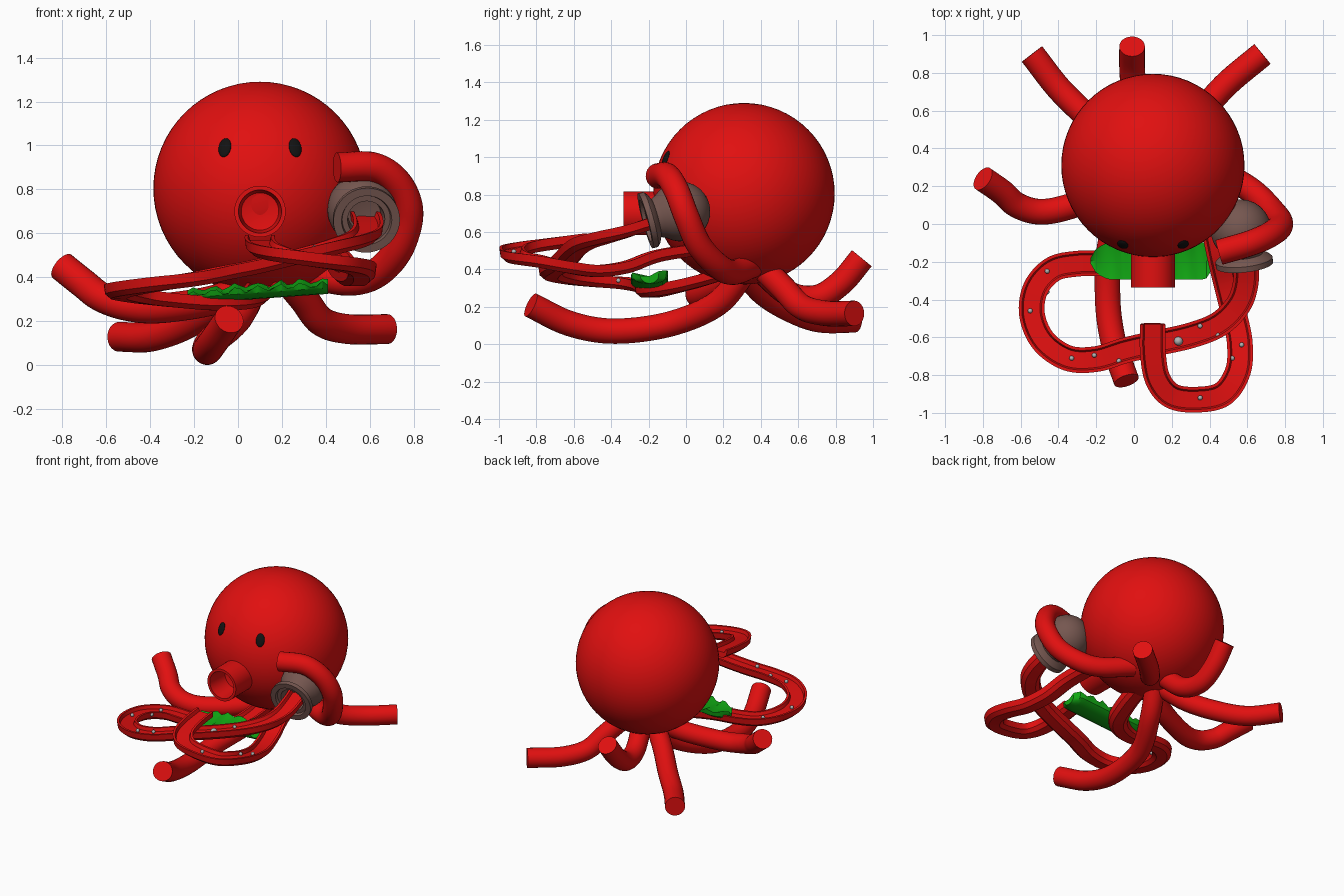
import bpy, bmesh, math, random
from mathutils import Vector, Matrix

if "Cube" in bpy.data.objects:
    bpy.data.objects.remove(bpy.data.objects["Cube"], do_unlink=True)
random.seed(4)


def material(name, rgb):
    m = bpy.data.materials.new(name)
    m.use_nodes = True
    m.diffuse_color = (*rgb, 1)
    m.node_tree.nodes["Principled BSDF"].inputs["Base Color"].default_value = (*rgb, 1)
    return m


RED = material("red", (0.75, 0.005, 0.005))
GREEN = material("green", (0.006, 0.40, 0.007))
BROWN = material("grey brown", (0.18, 0.095, 0.08))
BLACK = material("black", (0.006, 0.006, 0.006))
GREY = material("light grey", (0.45, 0.45, 0.45))


def finish(bm, name, mat, angle=40):
    bmesh.ops.recalc_face_normals(bm, faces=bm.faces)
    me = bpy.data.meshes.new(name)
    bm.to_mesh(me)
    bm.free()
    me.materials.append(mat)
    ob = bpy.data.objects.new(name, me)
    bpy.context.collection.objects.link(ob)
    bpy.ops.object.select_all(action="DESELECT")
    ob.select_set(True)
    bpy.context.view_layer.objects.active = ob
    bpy.ops.object.shade_smooth_by_angle(angle=math.radians(angle))
    return ob


def ball(name, mat, center, scale, rot=Matrix(), segs=24):
    bm = bmesh.new()
    mx = Matrix.Translation(center) @ rot @ Matrix.Diagonal((*scale, 1))
    bmesh.ops.create_uvsphere(bm, u_segments=segs, v_segments=segs // 2, radius=1, matrix=mx)
    return finish(bm, name, mat)


def smooth_path(points, steps=8):
    """Catmull-Rom samples through the points."""
    p = [Vector(q) for q in points]
    p = [2 * p[0] - p[1]] + p + [2 * p[-1] - p[-2]]
    out = []
    for a, b, c, d in zip(p, p[1:], p[2:], p[3:]):
        for i in range(steps):
            t = i / steps
            out.append(0.5 * (2 * b + (c - a) * t + (2 * a - 5 * b + 4 * c - d) * t * t
                              + (3 * b - a - 3 * c + d) * t ** 3))
    return out + [p[-2]]


def skin(bm, rings, closed=False):
    n = len(rings[0])
    pairs = list(zip(rings, rings[1:])) + ([(rings[-1], rings[0])] if closed else [])
    for r, s in pairs:
        for i in range(n):
            bm.faces.new((r[i], r[(i + 1) % n], s[(i + 1) % n], s[i]))


def sweep(name, mat, points, profile, level=False):
    """Sweep a closed profile; level keeps its top side facing up."""
    path = smooth_path(points)
    bm = bmesh.new()
    rings, up = [], Vector((0, 0, 1))
    for i, p in enumerate(path):
        t = (path[min(i + 1, len(path) - 1)] - path[max(i - 1, 0)]).normalized()
        if level:
            up = Vector((0, 0, 1))
        side = t.cross(up).normalized()
        up = side.cross(t)
        rings.append([bm.verts.new(p + side * u + up * v) for u, v in profile])
    skin(bm, rings)
    bm.faces.new(rings[0])
    bm.faces.new(rings[-1])
    finish(bm, name, mat)
    return path


def lathe(name, mat, profile, matrix, segs=40):
    """Revolve a closed (radius, height) loop around local z."""
    bm = bmesh.new()
    rings = []
    for k in range(segs):
        a = math.tau * k / segs
        rings.append([bm.verts.new((r * math.cos(a), r * math.sin(a), h)) for r, h in profile])
    skin(bm, rings, closed=True)
    bmesh.ops.remove_doubles(bm, verts=bm.verts, dist=1e-5)
    bmesh.ops.transform(bm, matrix=matrix, verts=bm.verts)
    return finish(bm, name, mat)


# Head
HEAD, R = Vector((0.10, 0.31, 0.805)), 0.485
ball("head", RED, HEAD, (R, R, R), segs=64)

# Eyes, lying on the head surface
for side, dx in (("right", -0.16), ("left", 0.16)):
    d = Vector((dx, 0, 0.185))
    d.y = -math.sqrt(R * R - d.length_squared)
    ball(side + "_eye", BLACK, HEAD + d, (0.03, 0.046, 0.012),
         d.to_track_quat("Z", "Y").to_matrix().to_4x4())

# Mouth: open tube with a conical bore
forward = Vector((0, -1, 0)).to_track_quat("Z", "Y").to_matrix().to_4x4()
lathe("mouth", RED, [(0, -0.1), (0.117, -0.1), (0.117, 0.2), (0.098, 0.2), (0.085, 0.04), (0, 0.02)],
      Matrix.Translation((0.10, -0.135, 0.70)) @ forward)

# Round tentacles
tube = [(0.068 * math.cos(a), 0.068 * math.sin(a)) for a in (math.tau * k / 24 for k in range(24))]
tentacles = {
    "right_tentacle": [(0.08, 0.28, 0.38), (-0.1, 0.18, 0.3), (-0.35, 0.09, 0.26), (-0.5, 0.065, 0.27),
                       (-0.62, 0.1, 0.31), (-0.7, 0.17, 0.37), (-0.8, 0.24, 0.45)],
    "back_right_tentacle": [(0.06, 0.3, 0.4), (-0.1, 0.42, 0.27), (-0.25, 0.57, 0.18),
                            (-0.4, 0.72, 0.13), (-0.54, 0.9, 0.13)],
    "back_tentacle": [(0.08, 0.4, 0.4), (0.03, 0.55, 0.27), (0.0, 0.7, 0.25),
                      (-0.01, 0.83, 0.33), (-0.01, 0.94, 0.46)],
    "back_left_tentacle": [(0.2, 0.4, 0.42), (0.3, 0.52, 0.3), (0.38, 0.62, 0.2),
                           (0.5, 0.75, 0.165), (0.68, 0.9, 0.165)],
    "front_tentacle": [(0.08, 0.32, 0.4), (0.0, 0.17, 0.22), (-0.12, -0.08, 0.11), (-0.14, -0.38, 0.07),
                       (-0.11, -0.62, 0.11), (-0.04, -0.83, 0.21)],
    "curled_tentacle": [(0.3, 0.35, 0.42), (0.5, 0.25, 0.385), (0.63, 0.17, 0.42), (0.73, 0.07, 0.53),
                        (0.775, 0.0, 0.69), (0.73, -0.05, 0.82), (0.62, -0.1, 0.9), (0.45, -0.15, 0.9)],
}
for name, pts in tentacles.items():
    sweep(name, RED, pts, tube)

# Channelled tentacles with raised rims
half = [(0.044, 0.0), (0.052, 0.024), (0.068, 0.024), (0.062, -0.018), (0.036, -0.04)]
gutter = half + [(-u, v) for u, v in reversed(half)]
long_path = sweep("long_channel_tentacle", RED, [
    (0.575, -0.1, 0.68), (0.59, -0.2, 0.65), (0.59, -0.32, 0.61), (0.55, -0.43, 0.58),
    (0.45, -0.53, 0.55), (0.3, -0.59, 0.51), (0.1, -0.635, 0.46), (-0.05, -0.67, 0.43),
    (-0.2, -0.715, 0.4), (-0.35, -0.71, 0.38), (-0.48, -0.62, 0.36), (-0.54, -0.48, 0.345),
    (-0.52, -0.34, 0.335), (-0.43, -0.24, 0.32), (-0.3, -0.21, 0.305), (-0.1, -0.2, 0.29),
    (0.04, -0.12, 0.3), (0.1, 0.05, 0.34), (0.12, 0.25, 0.4)], gutter, level=True)
hook_path = sweep("hooked_channel_tentacle", RED, [
    (0.1, -0.53, 0.57), (0.1, -0.68, 0.55), (0.125, -0.82, 0.53), (0.2, -0.91, 0.51),
    (0.33, -0.93, 0.49), (0.47, -0.9, 0.47), (0.55, -0.78, 0.45), (0.56, -0.63, 0.42),
    (0.53, -0.48, 0.4), (0.49, -0.32, 0.42), (0.45, -0.15, 0.48), (0.4, 0.1, 0.52)], gutter, level=True)

# Studs on the channel floors
studs = [(long_path, [(-0.46, -0.25), (-0.46, -0.36), (-0.55, -0.46), (-0.33, -0.71), (-0.21, -0.695),
                      (-0.08, -0.725), (0.235, -0.62), (0.35, -0.54), (0.445, -0.59)]),
         (hook_path, [(0.57, -0.64), (0.52, -0.71), (0.35, -0.92)])]
for path, spots in studs:
    for i, (x, y) in enumerate(spots):
        z = min(path, key=lambda p: (p.x - x) ** 2 + (p.y - y) ** 2).z
        r = 0.024 if x == 0.235 else 0.013
        ball("stud", GREY, (x, y, z + 0.008), (r, r, r), segs=12)

# Bell held by the curled tentacle: dome, neck, flange and bore
dome = [(0.16 * math.sin(a), -0.16 * math.cos(a)) for a in (math.radians(12 * k) for k in range(12))]
bell = dome + [(0.105, 0.135), (0.135, 0.15), (0.152, 0.165), (0.152, 0.195), (0.115, 0.195),
               (0.11, 0.175), (0.085, 0.175), (0.075, 0.09), (0, 0.08)]
aim = Vector((0.1, -0.93, -0.25)).to_track_quat("Z", "Y").to_matrix().to_4x4()
lathe("bell", BROWN, bell, Matrix.Translation((0.565, -0.03, 0.71)) @ aim)

# Leaf: a shallow trough with a ragged rim
bm = bmesh.new()
rings = []
for k in range(25):
    f = k / 24
    w = 0.1 * min(1, 0.15 + 2.2 * math.sqrt(f * (1 - f)) + 0.35 * f)
    base = Vector((-0.23 + 0.64 * f, -0.195, 0.325 + 0.045 * f))
    rag = [0.012 * math.sin(k * 1.7) + random.uniform(-0.006, 0.006) for _ in range(2)]
    ring = [base + Vector((0, w * math.cos(a), 0.045 * math.sin(a)))
            for a in (math.pi + math.pi * j / 8 for j in range(9))]
    ring[0].z += rag[0]
    ring[-1].z += 0.02 + rag[1]
    ring.append(base + Vector((0, 0, -0.005)))
    rings.append([bm.verts.new(v) for v in ring])
skin(bm, rings)
bm.faces.new(rings[0])
bm.faces.new(rings[-1])
finish(bm, "leaf", GREEN, 30)
